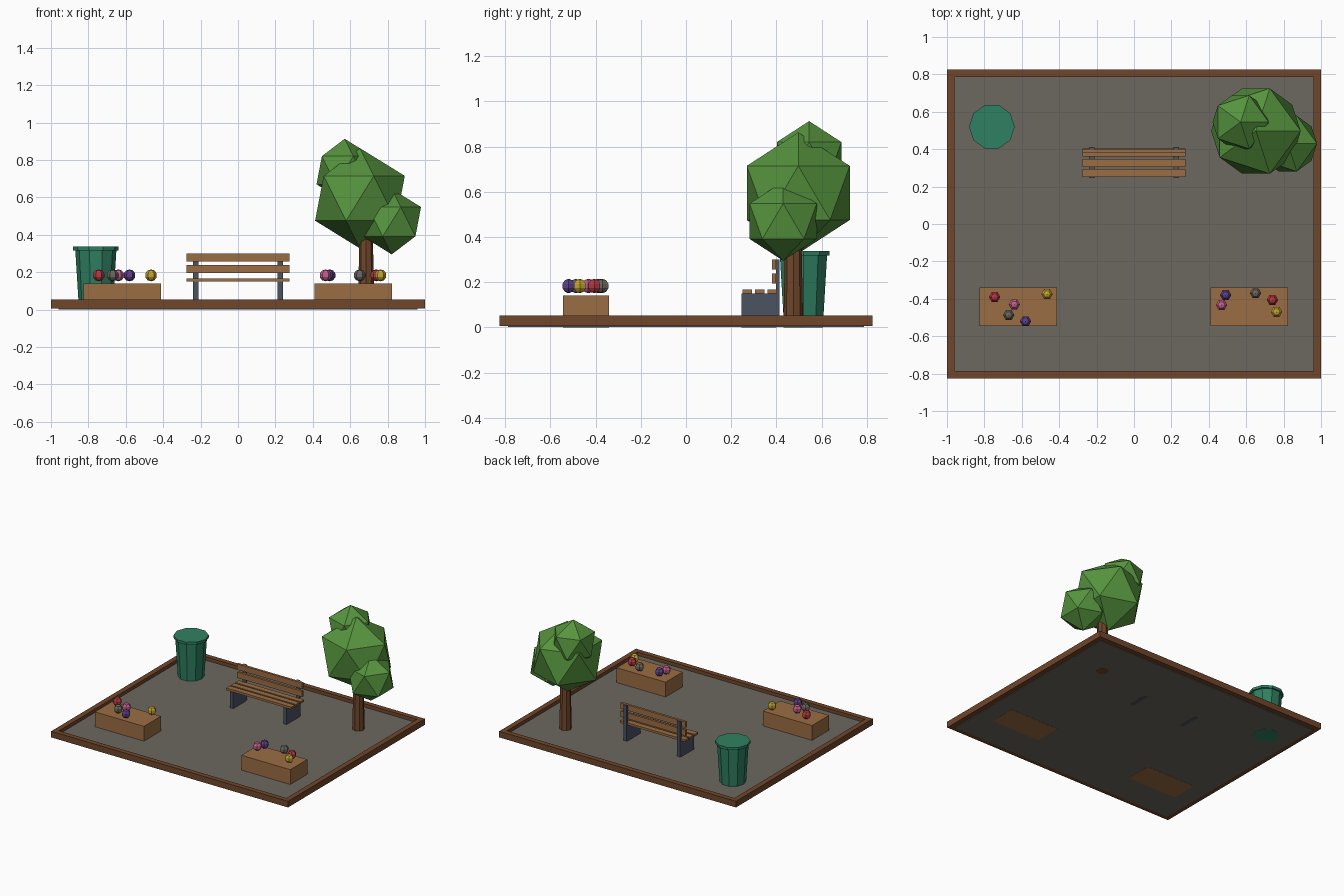
import bpy
import bmesh
from math import pi
from mathutils import Matrix, Vector

cube = bpy.data.objects.get("Cube")
if cube:
    bpy.data.objects.remove(cube, do_unlink=True)


def material(name, rgb):
    linear = [(c / 255 / 12.92) if c < 11 else ((c / 255 + 0.055) / 1.055) ** 2.4 for c in rgb]
    mat = bpy.data.materials.new(name)
    mat.use_nodes = True
    mat.diffuse_color = (*linear, 1)
    mat.node_tree.nodes["Principled BSDF"].inputs["Base Color"].default_value = (*linear, 1)
    return mat


stone = material("stone grey", (108, 104, 96))
bark = material("dark brown", (112, 70, 42))
wood = material("light wood", (154, 109, 67))
bin_green = material("bin green", (48, 128, 98))
leaf = material("leaf green", (86, 148, 62))
metal = material("blue grey metal", (76, 82, 98))
red = material("red", (184, 56, 66))
yellow = material("yellow", (196, 164, 46))
pink = material("pink", (196, 96, 142))
purple = material("purple", (94, 64, 138))


def finish(name, bm, mat):
    mesh = bpy.data.meshes.new(name)
    bm.to_mesh(mesh)
    bm.free()
    mesh.materials.append(mat)
    obj = bpy.data.objects.new(name, mesh)
    bpy.context.collection.objects.link(obj)
    return obj


def box(name, mat, x, y, z):
    """Box from three (low, high) ranges."""
    bm = bmesh.new()
    mid = Vector([(a + b) / 2 for a, b in (x, y, z)])
    size = [b - a for a, b in (x, y, z)]
    bmesh.ops.create_cube(bm, size=1, matrix=Matrix.Translation(mid) @ Matrix.Diagonal((*size, 1)))
    return finish(name, bm, mat)


def cylinder(name, mat, x, y, z, r_low, r_high, sides):
    bm = bmesh.new()
    spot = Matrix.Translation((x, y, sum(z) / 2)) @ Matrix.Rotation(pi / 2, 4, "Z")
    bmesh.ops.create_cone(bm, cap_ends=True, segments=sides, radius1=r_low, radius2=r_high,
                          depth=z[1] - z[0], matrix=spot)
    return finish(name, bm, mat)


# Paved ground inside a timber border
GX, GY, RIM = 0.96, 0.787, 0.04
box("ground", stone, (-GX, GX), (-GY, GY), (0.001, 0.027))
for side, s in (("right", -1), ("left", 1)):
    box(f"border_{side}", bark, sorted((s * GX, s)), (-0.825, 0.825), (0.006, 0.053))
for side, s in (("front", -1), ("back", 1)):
    box(f"border_{side}", bark, (-GX, GX), sorted((s * GY, s * 0.825)), (0.006, 0.053))

# Bench: seat and back slats on two metal supports
for i in range(3):
    y = 0.25 + 0.055 * i
    box(f"seat_slat_{i}", wood, (-0.275, 0.275), (y, y + 0.043), (0.15, 0.167))
for i, z in enumerate((0.195, 0.257)):
    box(f"back_slat_{i}", wood, (-0.275, 0.275), (0.38, 0.398), (z, z + 0.044))
for side, x in (("right", -0.226), ("left", 0.226)):
    span = (x - 0.014, x + 0.014)
    box(f"bench_leg_{side}", metal, span, (0.245, 0.4), (0, 0.15))
    box(f"bench_post_{side}", metal, span, (0.398, 0.413), (0.03, 0.3))

# Litter bin
cylinder("bin_body", bin_green, -0.76, 0.52, (0, 0.32), 0.09, 0.11, 10)
cylinder("bin_lid", bin_green, -0.76, 0.52, (0.317, 0.337), 0.122, 0.122, 10)

# Tree: trunk and three faceted leaf clumps
cylinder("trunk", bark, 0.685, 0.475, (0, 0.5), 0.044, 0.034, 8)
clumps = (("middle", (0.652, 0.497, 0.595), 0.268),
          ("top", (0.57, 0.545, 0.745), 0.168),
          ("low", (0.822, 0.43, 0.47), 0.175))
for name, centre, radius in clumps:
    bm = bmesh.new()
    bmesh.ops.create_icosphere(bm, subdivisions=1, radius=radius, matrix=Matrix.Translation(centre))
    finish(f"leaves_{name}", bm, leaf)

# Planters with blooms hovering over them
box("planter_right", wood, (-0.827, -0.413), (-0.545, -0.34), (0, 0.14))
box("planter_left", wood, (0.41, 0.823), (-0.545, -0.34), (0, 0.14))
blooms = ((red, -0.745, -0.39), (yellow, -0.465, -0.375), (pink, -0.64, -0.43),
          (stone, -0.67, -0.487), (purple, -0.58, -0.52),
          (purple, 0.49, -0.38), (pink, 0.468, -0.433), (stone, 0.65, -0.37),
          (red, 0.74, -0.406), (yellow, 0.762, -0.47))
for i, (mat, x, y) in enumerate(blooms):
    bm = bmesh.new()
    spot = Matrix.Translation((x, y, 0.183)) @ Matrix.Rotation(pi / 2, 4, "Z")
    bmesh.ops.create_uvsphere(bm, u_segments=6, v_segments=5, radius=0.032, matrix=spot)
    finish(f"bloom_{i}", bm, mat)
